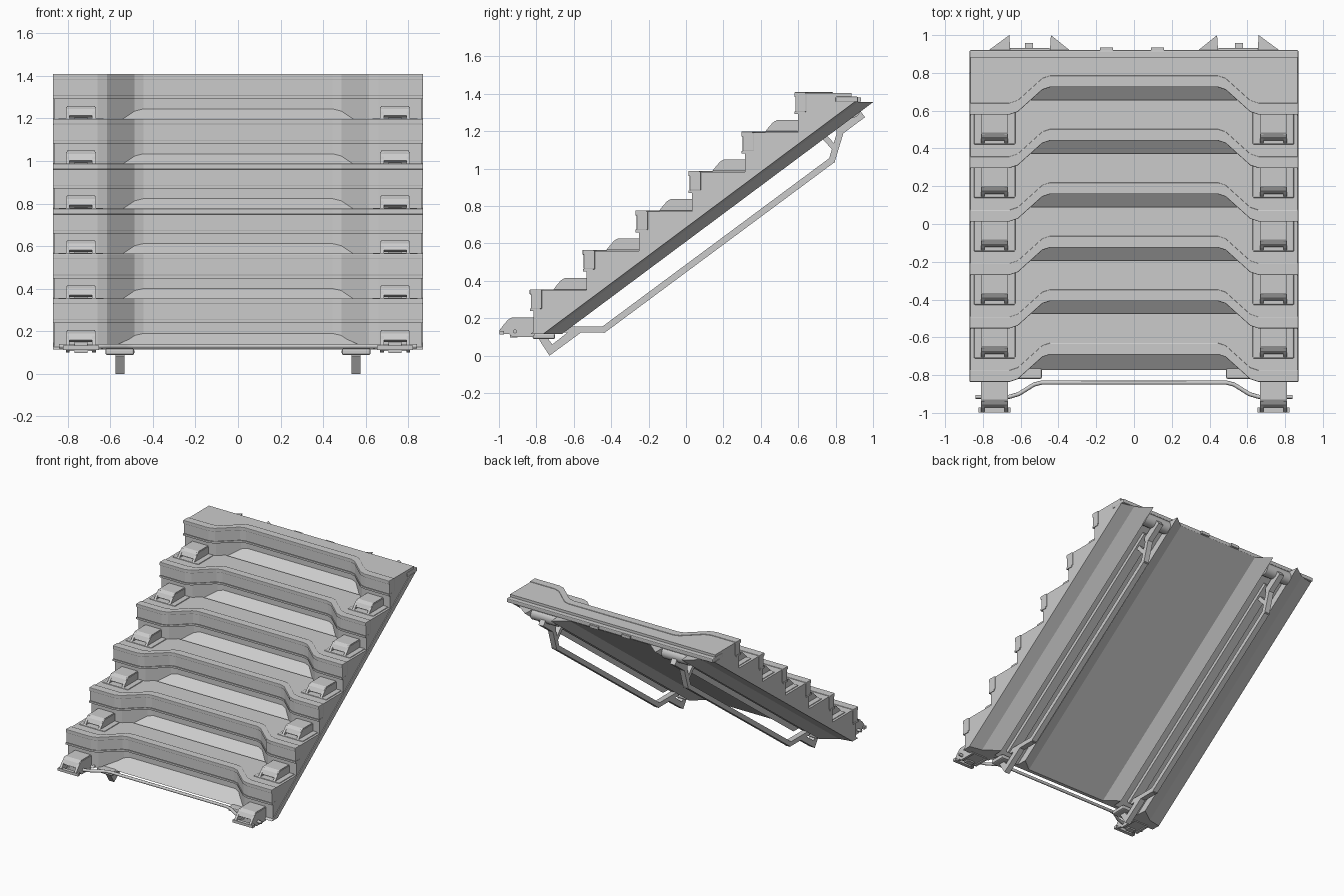
import bpy, bmesh, math
from mathutils import Vector

if "Cube" in bpy.data.objects:
    bpy.data.objects.remove(bpy.data.objects["Cube"])

S = 0.745            # rise per unit of run of the sloping base
DY, DZ = 0.283, 0.2108


def make(name, verts, faces, bevel=0):
    me = bpy.data.meshes.new(name)
    me.from_pydata(verts, [], faces)
    bm = bmesh.new()
    bm.from_mesh(me)
    bmesh.ops.recalc_face_normals(bm, faces=bm.faces)
    bm.to_mesh(me)
    bm.free()
    ob = bpy.data.objects.new(name, me)
    bpy.context.collection.objects.link(ob)
    if bevel:
        m = ob.modifiers.new("bevel", "BEVEL")
        m.width, m.segments, m.limit_method = bevel, 2, "ANGLE"
    return ob


def loft(name, a, b, bevel=0):
    n = len(a)
    faces = [list(range(n)), list(range(2 * n - 1, n - 1, -1))]
    faces += [[i, (i + 1) % n, n + (i + 1) % n, n + i] for i in range(n)]
    return make(name, a + b, faces, bevel)


def side_profile(name, x0, x1, pts, bevel=0):
    return loft(name, [(x0, y, z) for y, z in pts], [(x1, y, z) for y, z in pts], bevel)


def box(name, x0, x1, y0, y1, z0, z1, bevel=0):
    return side_profile(name, x0, x1, [(y0, z0), (y1, z0), (y1, z1), (y0, z1)], bevel)


def bar(name, x, width, thick, p, q):
    d = Vector((q[0] - p[0], q[1] - p[1])).normalized()
    n = Vector((-d.y, d.x)) * thick / 2
    p, q = Vector(p) - d * thick * 0.3, Vector(q) + d * thick * 0.3
    return side_profile(name, x - width / 2, x + width / 2,
                        [tuple(v) for v in (p - n, q - n, q + n, p + n)])


def front(f):
    # plan line of a step front, with the wide recess in the middle
    half = [(0.87, 0), (0.66, 0), (0.615, 0.015), (0.485, 0.132), (0.445, 0.145)]
    return [(-x, f + y) for x, y in half] + [(x, f + y) for x, y in half[::-1]]


def band(name, f0, f1, z0, z1, bevel=0):
    plan = front(f0) + front(f1)[::-1]
    return loft(name, [(x, y, z0) for x, y in plan], [(x, y, z1) for x, y in plan], bevel)


# sloping base with two rail channels, ends cut level
half = [(0.63, 0.69), (0.64, 0.735), (0.87, 0.735), (0.87, 0.685), (0.77, 0.67), (0.66, 0.61),
        (0.655, 0.67), (0.445, 0.67), (0.44, 0.61), (0.34, 0.67)]
section = half + [(-x, v) for x, v in half[::-1]]
loft("sloping_base", [(x, (0.115 - v) / S, 0.115) for x, v in section],
     [(x, (1.355 - v) / S, 1.355) for x, v in section])
box("back_lip", -0.87, 0.87, 0.80, 0.92, 1.355, 1.385, 0.006)
for x in (-0.145, 0.125):
    box("back_tab", x - 0.035, x + 0.035, 0.90, 0.935, 1.358, 1.38)

for i in range(6):
    f, top = -0.83 + i * DY, 0.35 + i * DZ
    # step body, its underside lying on the slope
    back = f + (0.355 if i < 5 else 0.30)
    plan = front(f + 0.014) + [(0.865, back), (-0.865, back)]
    plan = [(max(-0.865, min(0.865, x)), y) for x, y in plan]
    loft("step_body", [(x, y, max(0.115, 0.685 + S * y)) for x, y in plan],
         [(x, y, top) for x, y in plan])
    # nosing, its lower edge and the top rim
    band("step_nosing", f, f + 0.06, top - 0.10, top, 0.005)
    band("nosing_lower_edge", f - 0.005, f + 0.05, top - 0.112, top - 0.098)
    band("step_rim", f - 0.006, f + 0.055, top - 0.022, top + 0.005, 0.004)

    # couplings in front of each riser
    oy, oz = i * DY, i * DZ
    for s in (-1, 1):
        cx = s * 0.738

        def P(pts):
            return [(y + oy, z + oz) for y, z in pts]
        cap = [(-0.972, 0.16), (-0.955, 0.19), (-0.93, 0.205), (-0.815, 0.205),
               (-0.815, 0.185), (-0.925, 0.185), (-0.942, 0.172), (-0.955, 0.15)]
        side_profile("coupling_cap", cx - 0.066, cx + 0.066, P(cap))
        plate = [(-0.998, 0.115), (-0.998, 0.135), (-0.975, 0.165), (-0.94, 0.20), (-0.815, 0.20),
                 (-0.815, 0.10), (-0.93, 0.10), (-0.945, 0.115)]
        for k in (-1, 1):
            px = cx + k * 0.062
            side_profile("coupling_side", px - 0.009, px + 0.009, P(plate))
        box("coupling_pad", cx - 0.085, cx + 0.085, oy - 0.998, oy - 0.972, oz + 0.113, oz + 0.133)
        box("coupling_floor", cx - 0.068, cx + 0.068, oy - 0.94, oy - 0.81, oz + 0.108, oz + 0.125)
        box("coupling_pin", cx - 0.03, cx + 0.03, oy - 0.94, oy - 0.90, oz + 0.098, oz + 0.15)
        # raised pad around the coupling
        if i:
            box("coupling_surround", cx - 0.11, cx + 0.11, oy - 0.995, oy - 0.81,
                oz + 0.13, oz + 0.146, 0.008)

# bent rod across the bottom front
cu = bpy.data.curves.new("front_rod", "CURVE")
cu.dimensions, cu.bevel_depth, cu.bevel_resolution = "3D", 0.011, 2
cu.use_fill_caps = True
half = [(0.84, -0.915), (0.66, -0.915), (0.61, -0.90), (0.53, -0.85), (0.49, -0.84)]
path = [(-x, y) for x, y in half] + [(x, y) for x, y in half[::-1]]
sp = cu.splines.new("POLY")
sp.points.add(len(path) - 1)
for pt, (x, y) in zip(sp.points, path):
    pt.co = (x, y, 0.13, 1)
bpy.context.collection.objects.link(bpy.data.objects.new("front_rod", cu))

for s in (-1, 1):
    x = s * 0.555
    # roller across the top end of the rail channel
    ring = [(0.885 + 0.048 * math.cos(k * math.tau / 20), 1.318 + 0.048 * math.sin(k * math.tau / 20))
            for k in range(20)]
    ob = side_profile("top_roller", x - 0.108, x + 0.108, ring)
    for p in ob.data.polygons:
        p.use_smooth = len(p.vertices) == 4
    # strip inside the channel
    bar("channel_strip", x, 0.07, 0.03, (-0.68, 0.655 - S * 0.68), (0.80, 0.655 + S * 0.80))
    # carrying handle below the channel
    pts = [(-0.66, 0.14), (-0.44, 0.14), (0.78, 1.045), (0.83, 1.21)]
    for p, q in zip(pts, pts[1:]):
        bar("handle_bar", x, 0.042, 0.034, p, q)
    bar("handle_brace", x, 0.042, 0.03, (0.735, 1.175), (0.79, 1.115))
    # hooked ends of the handle, top and bottom
    side_profile("handle_top_end", x - 0.021, x + 0.021,
                 [(0.81, 1.165), (0.957, 1.275), (0.925, 1.318), (0.80, 1.225)])
    side_profile("foot", x - 0.021, x + 0.021,
                 [(-0.785, 0.085), (-0.73, 0.0), (-0.55, 0.132), (-0.60, 0.15),
                  (-0.715, 0.06), (-0.755, 0.115)])
    box("foot_bracket", x - 0.068, x + 0.068, -0.82, -0.70, 0.088, 0.12, 0.01)
